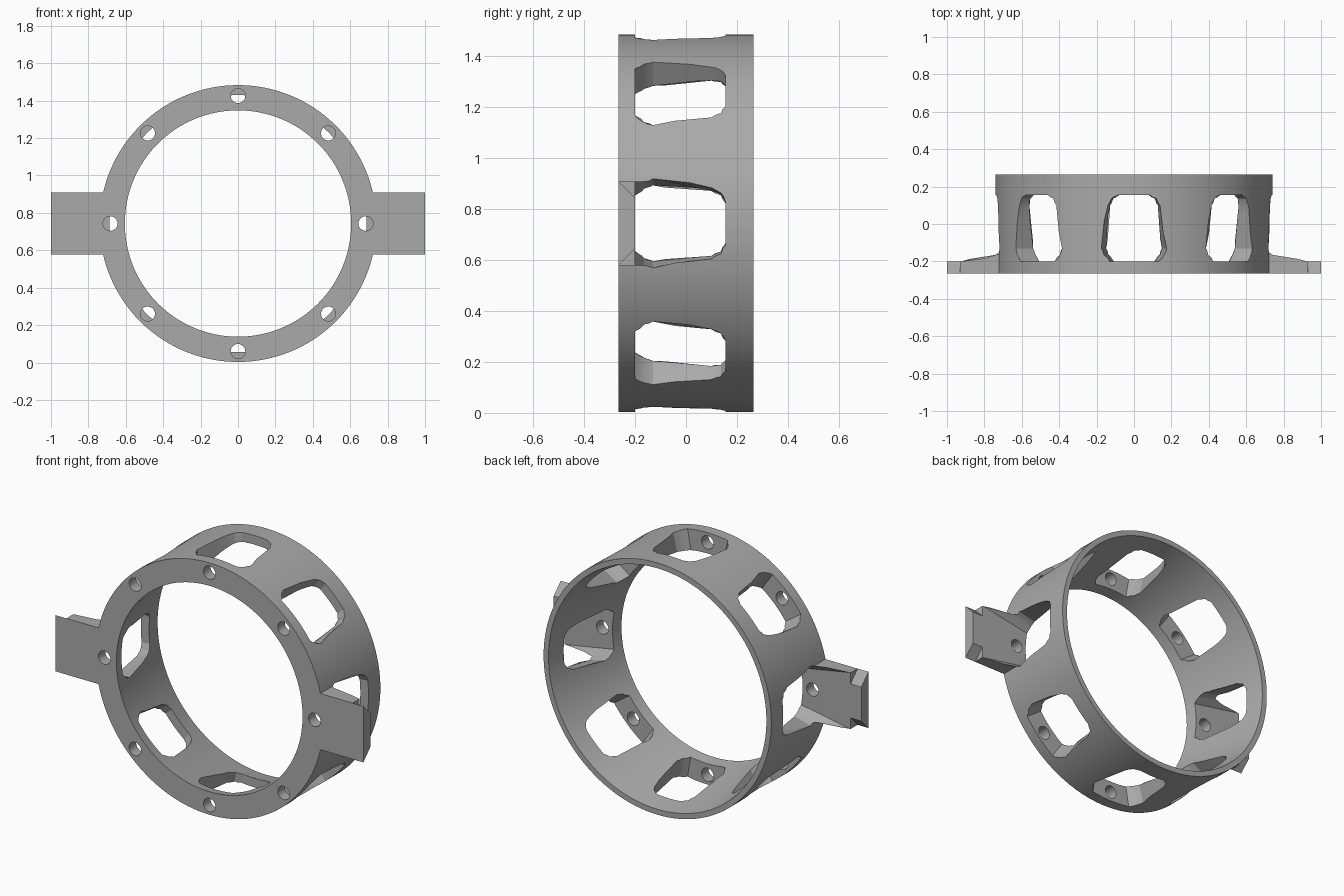
import bpy, bmesh
from math import pi, sin, cos, radians
from mathutils import Matrix, Vector

cube = bpy.data.objects.get("Cube")
if cube:
    bpy.data.objects.remove(cube)

FRONT, BACK, FLOOR = -0.265, 0.265, -0.2   # y of front face, back rim, flange rear
R, CZ = 0.74, 0.743                        # outer radius, axis height

grey = bpy.data.materials.new("satin grey")
grey.use_nodes = True
grey.diffuse_color = (0.4, 0.4, 0.4, 1)
grey.node_tree.nodes["Principled BSDF"].inputs["Base Color"].default_value = (0.4, 0.4, 0.4, 1)


def make_object(name, bm, helper=False):
    bmesh.ops.recalc_face_normals(bm, faces=bm.faces)
    mesh = bpy.data.meshes.new(name)
    bm.to_mesh(mesh)
    bm.free()
    mesh.materials.append(grey)
    ob = bpy.data.objects.new(name, mesh)
    ob.location.z = CZ
    ob.hide_render = helper
    bpy.context.collection.objects.link(ob)
    return ob


def loft(bm, loops, closed=False):
    """Skin matching vertex loops; cap the ends unless the chain closes."""
    rows = [[bm.verts.new(p) for p in loop] for loop in loops]
    n = len(rows[0])
    pairs = list(zip(rows, rows[1:]))
    if closed:
        pairs.append((rows[-1], rows[0]))
    else:
        bm.faces.new(rows[0])
        bm.faces.new(rows[-1])
    for a, b in pairs:
        for i in range(n):
            j = (i + 1) % n
            bm.faces.new((a[i], a[j], b[j], b[i]))


def boolean(target, cutter, operation):
    mod = target.modifiers.new(operation.title(), 'BOOLEAN')
    mod.operation, mod.solver, mod.object = operation, 'EXACT', cutter


# Ring housing: straight outside, bore flaring towards the back rim
bm = bmesh.new()
profile = [(R, FRONT), (R, BACK), (0.708, BACK), (0.605, FRONT)]
SEG = 128
loft(bm, [[(r * cos(a), y, r * sin(a)) for r, y in profile]
          for a in (2 * pi * i / SEG for i in range(SEG))], closed=True)
ring = make_object("ring_housing", bm)

# Side tabs: thick root block, then a tip with bevelled rear corners
H, STEP = 0.165, 0.93
tabs = []
for name, s in (("left_tab", 1), ("right_tab", -1)):
    bm = bmesh.new()
    root = [(FRONT, -H), (FRONT, H), (-0.13, H), (-0.13, -H)]
    loft(bm, [[(s * x, y, z) for y, z in root] for x in (0.65, STEP)])
    tabs.append(make_object(name + "_root", bm, True))
    bm = bmesh.new()
    tip = [(FRONT, -H), (FRONT, H), (FLOOR, 0.1), (FLOOR, -0.1)]
    loft(bm, [[(s * x, y, z) for y, z in tip] for x in (STEP - 0.03, 1.0)])
    tabs.append(make_object(name + "_tip", bm, True))

# Eight radial windows that widen outwards, with rounded corners
half = [(0.155, 0.085), (0.137, 0.121), (0.10, 0.142),
        (-0.13, 0.18), (-0.165, 0.165), (FLOOR, 0.132)]
outline = half + [(y, -w) for y, w in reversed(half)]
bm = bmesh.new()
for k in range(8):
    turn = Matrix.Rotation(radians(45 * k), 3, 'Y')
    loft(bm, [[turn @ Vector((r, y, w * r / R)) for y, w in outline] for r in (0.5, 1.1)])
windows = make_object("window_cutter", bm, True)

# Eight bolt holes through the front flange
bm = bmesh.new()
for k in range(8):
    place = (Matrix.Rotation(radians(45 * k), 4, 'Y') @ Matrix.Translation((0.683, -0.235, 0))
             @ Matrix.Rotation(pi / 2, 4, 'X'))
    bmesh.ops.create_cone(bm, cap_ends=True, segments=32, radius1=0.039,
                          radius2=0.039, depth=0.15, matrix=place)
holes = make_object("bolt_hole_cutter", bm, True)

for tab in tabs:
    boolean(ring, tab, 'UNION')
boolean(ring, windows, 'DIFFERENCE')
boolean(ring, holes, 'DIFFERENCE')

# Bake the cuts, drop the helpers, smooth the curved walls
bpy.context.view_layer.update()
baked = bpy.data.meshes.new_from_object(ring.evaluated_get(bpy.context.evaluated_depsgraph_get()))
ring.modifiers.clear()
ring.data = baked
for helper in tabs + [windows, holes]:
    bpy.data.objects.remove(helper)
bpy.ops.object.select_all(action='DESELECT')
ring.select_set(True)
bpy.context.view_layer.objects.active = ring
bpy.ops.object.shade_smooth_by_angle(angle=radians(20))
